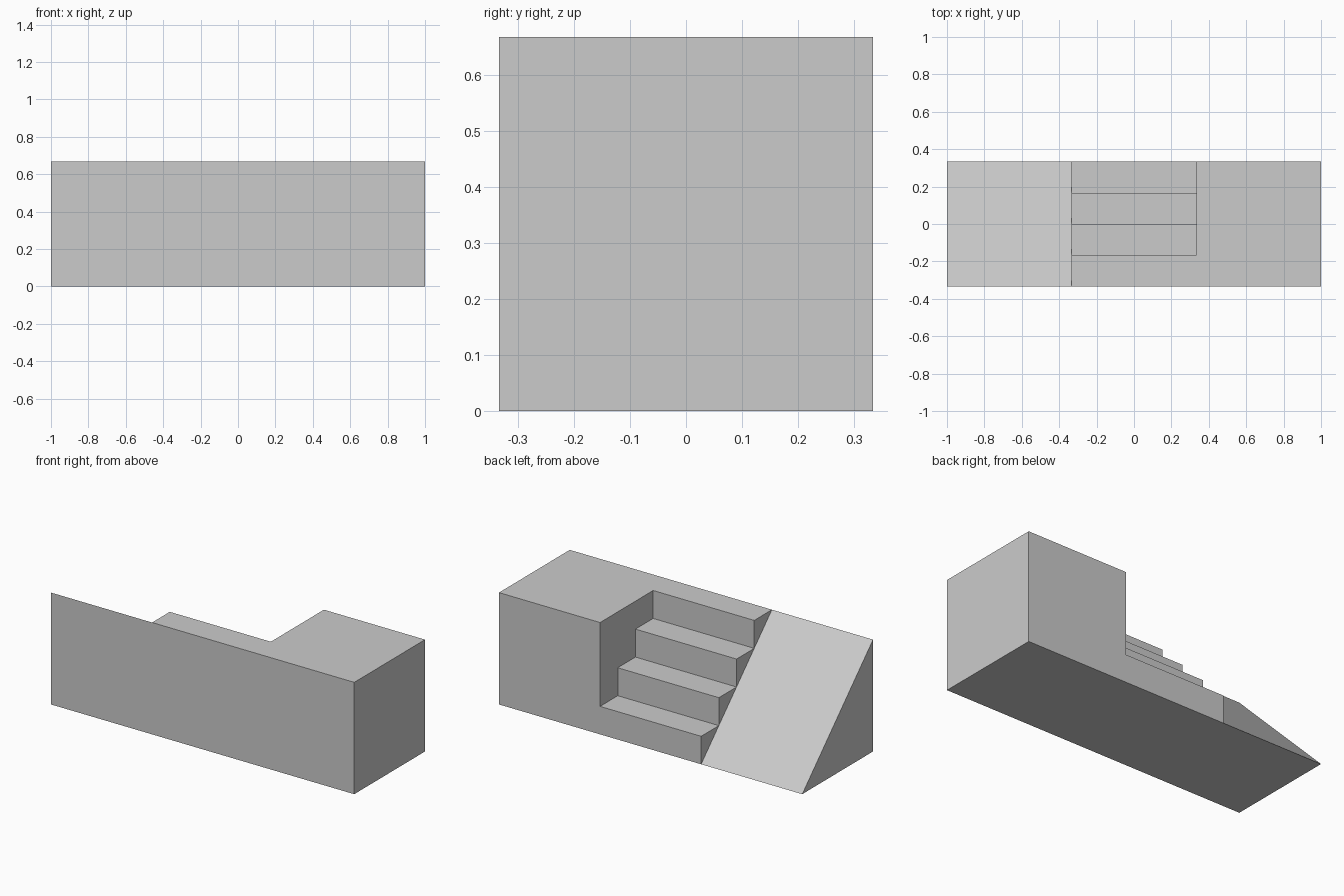
import bpy, bmesh

if "Cube" in bpy.data.objects:
    bpy.data.objects.remove(bpy.data.objects["Cube"])

T = 1 / 3          # half width of each of the three bays
S = 1 / 6          # step rise and run
N = 4              # number of steps
bm = bmesh.new()


def face(points):
    bm.faces.new([bm.verts.new(p) for p in points])


def cap(x, profile):
    face([(x, y, z) for y, z in profile])


def sweep(x0, x1, profile):
    """Sweep a closed (y, z) profile along x, without end caps."""
    for (ya, za), (yb, zb) in zip(profile, profile[1:] + profile[:1]):
        face([(x0, ya, za), (x1, ya, za), (x1, yb, zb), (x0, yb, zb)])


# Profiles: slope runs from the back foot to the front top, stairs sit on it
base = [(-T, 0)]
slope = [(T - i * S, i * S) for i in range(N + 1)]
zigzag = [slope[0]]
for y, z in slope[:-1]:
    zigzag += [(y, z + S), (y - S, z + S)]

ramp = slope + base
stairs = [p for i, p in enumerate(zigzag)] + base
block = [(T, 0), (T, S), (T, 2 * T), (S - T, 2 * T), (-T, 2 * T)] + base

# Ramp bay
sweep(-1, -T, ramp)
cap(-1, ramp)

# Stair bay, with the exposed step cheeks above the ramp
sweep(-T, T, stairs)
for y, z in slope[:-1]:
    cap(-T, [(y, z), (y, z + S), (y - S, z + S)])

# Block bay, with the exposed wall above the stairs
sweep(T, 1, block)
cap(1, block)
cap(T, [(T, 2 * T)] + zigzag[1:-1][::1][:2 * N - 1])

# Weld into one solid and merge coplanar faces
bmesh.ops.remove_doubles(bm, verts=bm.verts, dist=1e-4)
bmesh.ops.recalc_face_normals(bm, faces=bm.faces)
bmesh.ops.dissolve_limit(bm, angle_limit=0.01, verts=bm.verts, edges=bm.edges)

mesh = bpy.data.meshes.new("stairs_with_ramp")
bm.to_mesh(mesh)
bm.free()
bpy.context.collection.objects.link(bpy.data.objects.new("stairs_with_ramp", mesh))
